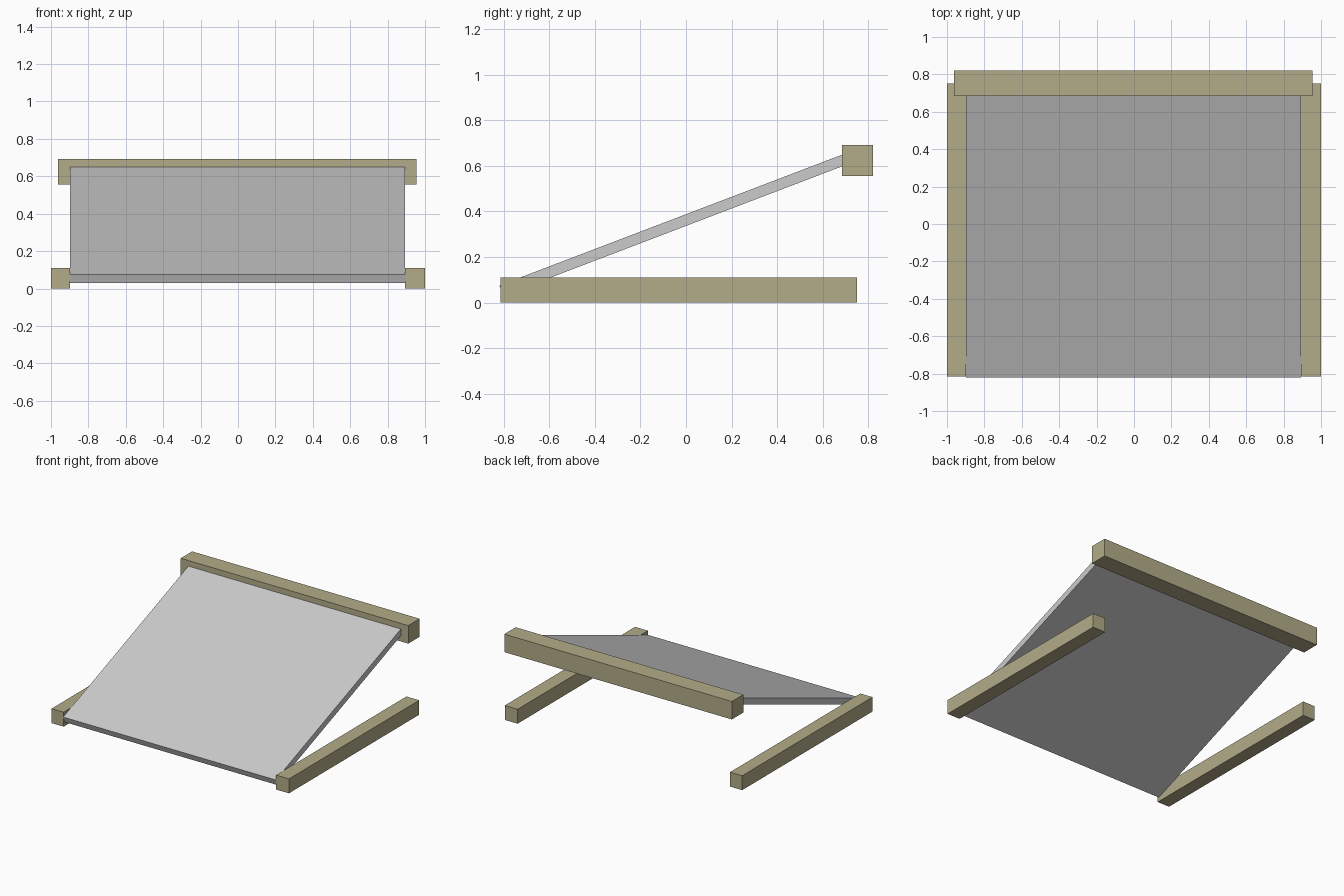
import bpy, math
from mathutils import Vector

if "Cube" in bpy.data.objects:
    bpy.data.objects.remove(bpy.data.objects["Cube"])

wood = bpy.data.materials.new("olive_wood")
wood.diffuse_color = (0.45, 0.41, 0.25, 1)
wood.use_nodes = True
wood.node_tree.nodes["Principled BSDF"].inputs["Base Color"].default_value = wood.diffuse_color


def box(name, lo, hi, mat=None):
    lo, hi = Vector(lo), Vector(hi)
    bpy.ops.mesh.primitive_cube_add(size=1, location=(lo + hi) / 2)
    ob = bpy.context.object
    ob.name = name
    ob.scale = hi - lo
    if mat:
        ob.data.materials.append(mat)
    return ob


# ground rails
box("left_rail", (-1, -0.815, 0), (-0.898, 0.752, 0.11), wood)
box("right_rail", (0.892, -0.815, 0), (1, 0.752, 0.11), wood)

# raised rear crossbar
box("rear_crossbar", (-0.962, 0.685, 0.555), (0.955, 0.822, 0.692), wood)

# sloping panel: runs from the lower front edge up into the crossbar
thickness = 0.048
front, rear = Vector((-0.003, -0.82, 0.075)), Vector((-0.003, 0.70, 0.655))
run = rear - front
angle = math.atan2(run.z, run.y)
normal = Vector((0, -math.sin(angle), math.cos(angle)))
bpy.ops.mesh.primitive_cube_add(
    size=1, location=(front + rear) / 2 - normal * thickness / 2,
    rotation=(angle, 0, 0))
panel = bpy.context.object
panel.name = "sloping_panel"
panel.scale = (1.79, run.length, thickness)
